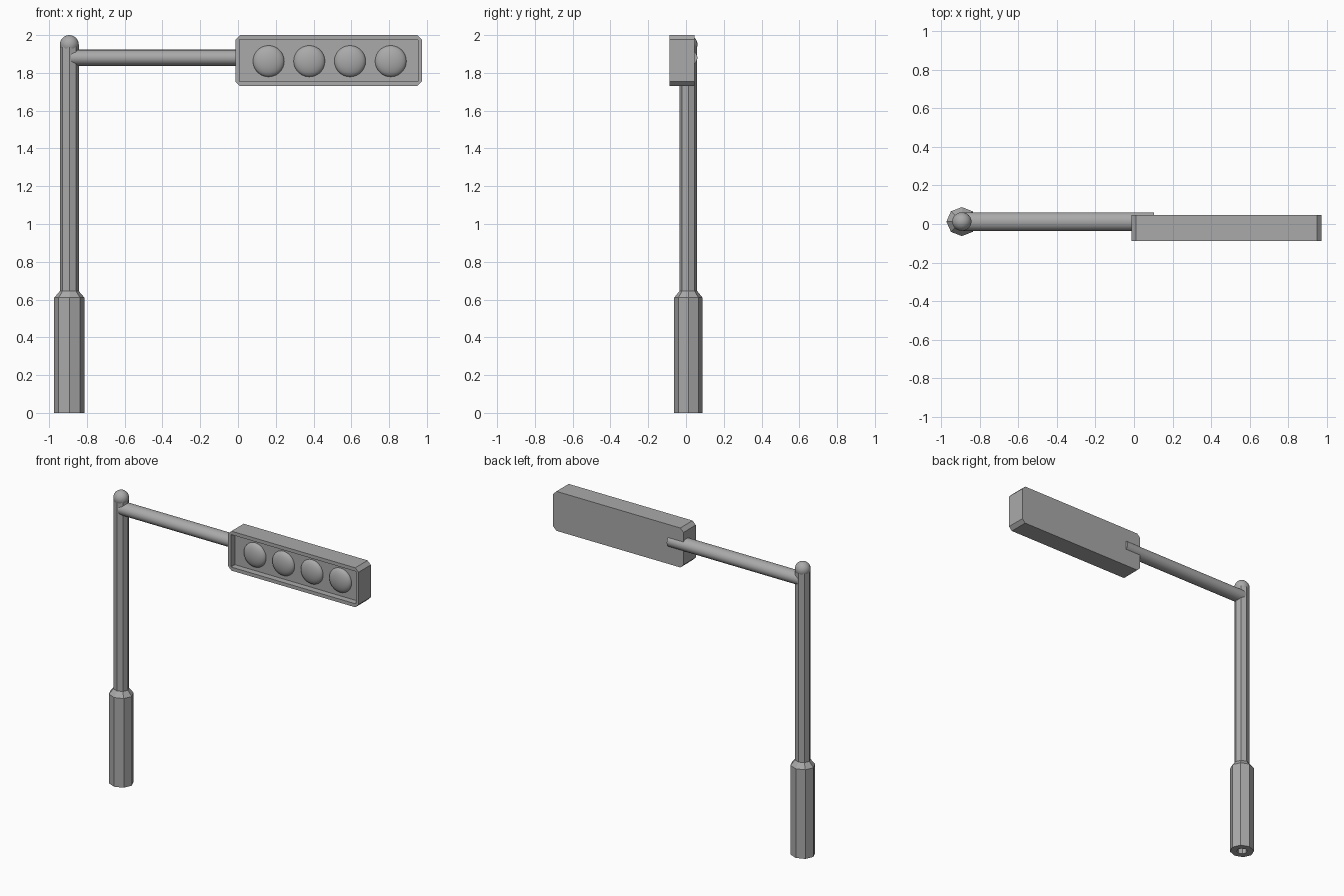
import bpy, bmesh, math
from mathutils import Matrix, Vector

cube = bpy.data.objects.get("Cube")
if cube:
    bpy.data.objects.remove(cube, do_unlink=True)

GREY = (0.4, 0.4, 0.4, 1.0)
metal = bpy.data.materials.new("grey metal")
metal.use_nodes = True
metal.diffuse_color = GREY
metal.node_tree.nodes["Principled BSDF"].inputs["Base Color"].default_value = GREY

POST_X, POST_Y = -0.893, 0.0125
ARM_Z = 1.88


def finish(name, bm, smooth=False):
    """Turn a bmesh into a named, coloured object."""
    bmesh.ops.recalc_face_normals(bm, faces=bm.faces)
    mesh = bpy.data.meshes.new(name)
    bm.to_mesh(mesh)
    bm.free()
    mesh.materials.append(metal)
    obj = bpy.data.objects.new(name, mesh)
    bpy.context.collection.objects.link(obj)
    if smooth:
        bpy.ops.object.select_all(action='DESELECT')
        obj.select_set(True)
        bpy.context.view_layer.objects.active = obj
        bpy.ops.object.shade_smooth_by_angle(angle=math.radians(40))
    return obj


def ellipsoid(name, centre, radii, segments=24, rings=16, turn=0.0):
    bm = bmesh.new()
    bmesh.ops.create_uvsphere(bm, u_segments=segments, v_segments=rings, radius=1)
    place = (Matrix.Translation(centre) @ Matrix.Diagonal((*radii, 1))
             @ Matrix.Rotation(turn, 4, 'X'))
    bmesh.ops.transform(bm, matrix=place, verts=bm.verts)
    return finish(name, bm, True)


# Octagonal post with a thicker, hollow foot
SIDES = 8
profile = [(0.035, 0.4), (0.035, 0), (0.08, 0), (0.08, 0.61), (0.05, 0.645), (0.05, 1.95)]
bm = bmesh.new()
rings = []
for r, z in profile:
    rings.append([bm.verts.new((POST_X + r * math.cos(a), POST_Y + 0.94 * r * math.sin(a), z))
                  for a in (i * math.tau / SIDES for i in range(SIDES))])
for low, high in zip(rings, rings[1:]):
    for i in range(SIDES):
        j = (i + 1) % SIDES
        bm.faces.new((low[i], low[j], high[j], high[i]))
bm.faces.new(rings[0])
bm.faces.new(rings[-1])
finish("post", bm)

# Rounded cap on the post
ellipsoid("post_cap", (POST_X, POST_Y, 1.95), (0.05, 0.048, 0.05))

# Horizontal arm, running into the back of the housing
ARM_START, ARM_END = -0.885, 0.104
bm = bmesh.new()
bmesh.ops.create_cone(bm, cap_ends=True, segments=24, radius1=1, radius2=1, depth=1)
place = (Matrix.Translation(((ARM_START + ARM_END) / 2, POST_Y, ARM_Z))
         @ Matrix.Diagonal((ARM_END - ARM_START, 0.048, 0.0425, 1))
         @ Matrix.Rotation(math.pi / 2, 4, 'Y'))
bmesh.ops.transform(bm, matrix=place, verts=bm.verts)
finish("arm", bm, True)

# Signal housing: chamfered box with a recessed front
LEFT, RIGHT, BOTTOM, TOP = -0.013, 0.973, 1.73, 2.0
FRONT, BACK, CUT, RIM, DEPTH = -0.087, 0.046, 0.024, 0.02, 0.042
cx, cz = (LEFT + RIGHT) / 2, (BOTTOM + TOP) / 2
hx, hz = (RIGHT - LEFT) / 2, (TOP - BOTTOM) / 2


def loop(bm, half_x, half_z, cut, y):
    """Eight points of a rectangle with its corners cut off."""
    corners = []
    for sx, sz in ((1, 1), (-1, 1), (-1, -1), (1, -1)):
        pair = [(sx * half_x, sz * (half_z - cut)), (sx * (half_x - cut), sz * half_z)]
        corners += pair if sx * sz > 0 else pair[::-1]
    return [bm.verts.new((cx + x, y, cz + z)) for x, z in corners]


bm = bmesh.new()
inner = (hx - RIM, hz - RIM - 0.004, 0.002)
loops = [loop(bm, hx, hz, CUT, BACK), loop(bm, hx, hz, CUT, FRONT),
         loop(bm, *inner, FRONT), loop(bm, *inner, FRONT + DEPTH)]
for a, b in zip(loops, loops[1:]):
    for i in range(8):
        j = (i + 1) % 8
        bm.faces.new((a[i], a[j], b[j], b[i]))
bm.faces.new(loops[0])
bm.faces.new(loops[-1])
finish("signal_housing", bm)

# Four domed lamps sitting on the recessed panel
for n in range(4):
    ellipsoid(f"lamp_{n + 1}", (0.162 + n * 0.2155, FRONT + DEPTH, 1.862),
              (0.083, 0.034, 0.083), 28, 16, math.pi / 2)
